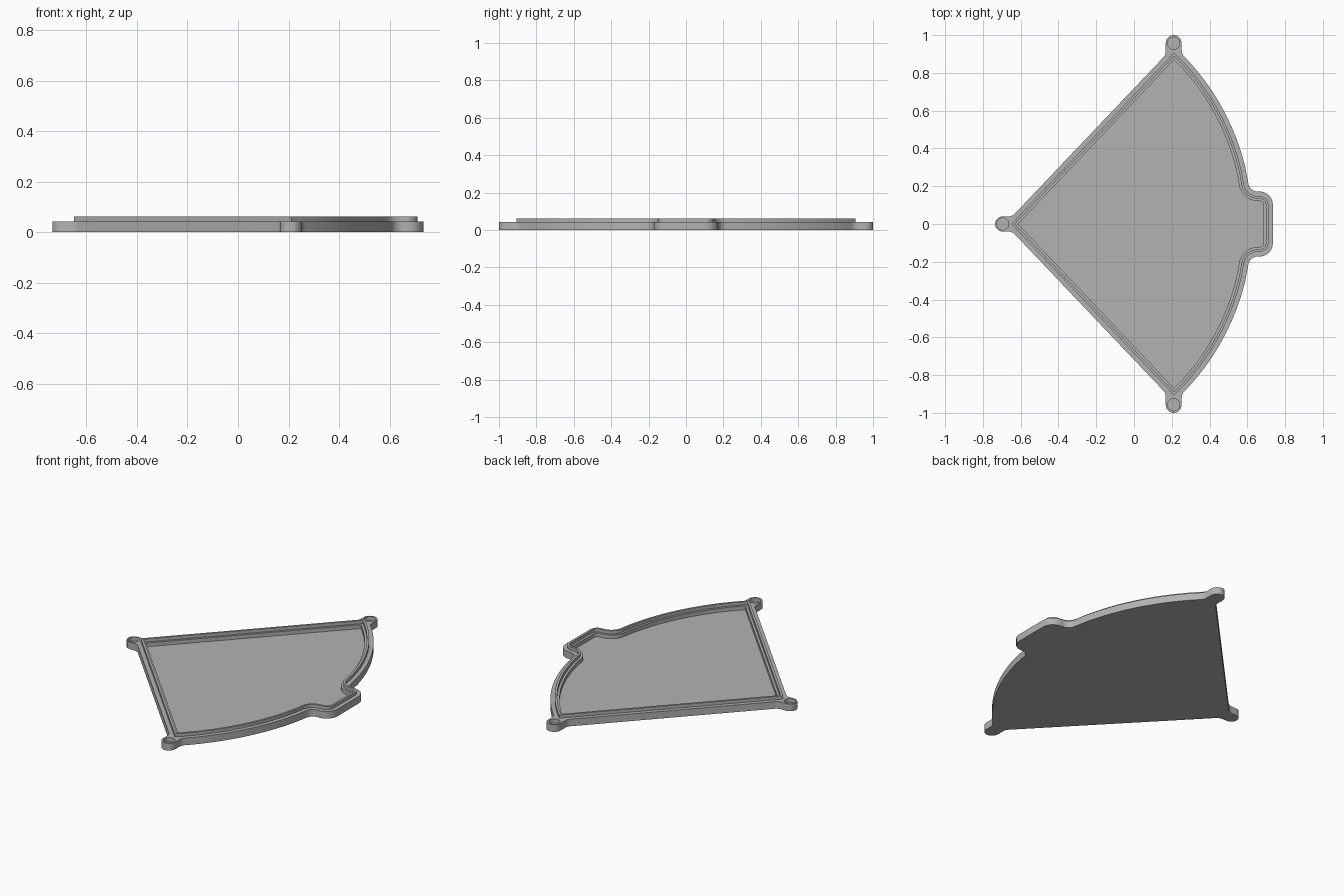
import bpy, bmesh
from math import sin, cos, tan, asin, atan2, sqrt, pi
from mathutils import Vector

cube = bpy.data.objects.get("Cube")
if cube:
    bpy.data.objects.remove(cube, do_unlink=True)

FLANGE, LIP, FLOOR = 0.043, 0.062, 0.02
SLOPE = 1.052                  # straight sides
APEX = -0.683
ARC_X, ARC_R = -0.65, 1.275    # curved side
TAB_X, TAB_Y = 0.735, 0.172    # tab on the curved side
BOSSES = [(-0.695, 0), (0.21, 0.957), (0.21, -0.957)]


def rounded(corners, steps=8):
    """Closed outline with each (x, y, radius) corner filleted."""
    pts = []
    for i, (x, y, r) in enumerate(corners):
        p = Vector((x, y))
        if r == 0:
            pts.append(p)
            continue
        a = (Vector(corners[i - 1][:2]) - p).normalized()
        b = (Vector(corners[(i + 1) % len(corners)][:2]) - p).normalized()
        half = a.angle(b) / 2
        centre = p + (a + b).normalized() * r / sin(half)
        v = p + a * r / tan(half) - centre
        w = p + b * r / tan(half) - centre
        turn = v.angle_signed(w)
        start = atan2(v.y, v.x)
        for k in range(steps + 1):
            t = start - turn * k / steps
            pts.append(centre + Vector((cos(t), sin(t))) * r)
    return [p for i, p in enumerate(pts) if (p - pts[i - 1]).length > 1e-4]


def mirrored(half):
    """Complete an upper half outline with its mirror image."""
    return half + [(x, -y, r) for x, y, r in reversed(half) if abs(y) > 1e-6]


def curved_side(top_angle, d):
    """Arc, inner fillet and tab corner, moved inward by d."""
    r, ty = ARC_R - d, TAB_Y - d
    foot = asin(ty / r)
    end = foot + 0.1
    n = 20
    arc = []
    for k in range(n + 1):
        t = top_angle + (end - top_angle) * k / n
        arc.append((ARC_X + r * cos(t), r * sin(t), 0))
    return arc + [(ARC_X + r * cos(foot), ty, 0.05 + d),
                  (TAB_X - d, ty, 0.07 - d)]


def flange_outline():
    w, h = 0.04, 0.042
    x0, x1 = 0.21 - h, 0.21 + h
    y1 = sqrt(ARC_R ** 2 - (x1 - ARC_X) ** 2)
    half = [(-0.735, w, w),
            (APEX + w / SLOPE, w, 0.05),
            (x0, (x0 - APEX) * SLOPE, 0.05),
            (x0, 1.0, h), (x1, 1.0, h),
            (x1, y1, 0.05)]
    return rounded(mirrored(half + curved_side(atan2(y1, x1 - ARC_X) - 0.03, 0)))


def lip_outline(d):
    """Wedge outline without bosses, moved inward by d."""
    apex = APEX + d * sqrt(1 + SLOPE ** 2) / SLOPE
    r, m, s = ARC_R - d, apex - ARC_X, 1 / SLOPE
    y = (-m * s + sqrt(m * m * s * s - (s * s + 1) * (m * m - r * r))) / (s * s + 1)
    half = [(apex, 0, 0)] + curved_side(atan2(y, m + y * s), d)
    return rounded(mirrored(half))


bm = bmesh.new()


def ring(pts, z):
    verts = [bm.verts.new((p[0], p[1], z)) for p in pts]
    for i, v in enumerate(verts):
        bm.edges.new((verts[i - 1], v))
    return verts


def bridge(a, b):
    for i in range(len(a)):
        bm.faces.new((a[i - 1], a[i], b[i], b[i - 1]))


def fill(*rings):
    edges = [bm.edges.get((r[i - 1], r[i])) for r in rings for i in range(len(r))]
    bmesh.ops.triangle_fill(bm, use_beauty=True, edges=edges, normal=(0, 0, 1))


# Outer wall and underside
outer = flange_outline()
bottom, top = ring(outer, 0), ring(outer, FLANGE)
bridge(bottom, top)
fill(bottom)

# Raised lip, inner ledge and recessed floor
section = [(0.024, FLANGE), (0.024, LIP), (0.037, LIP),
           (0.037, FLANGE), (0.05, FLANGE), (0.05, FLOOR)]
loops = [ring(lip_outline(d), z) for d, z in section]
for a, b in zip(loops, loops[1:]):
    bridge(a, b)
fill(loops[-1])

# Blind holes in the corner bosses
holes = []
for x, y in BOSSES:
    circle = [(x + 0.032 * cos(2 * pi * k / 32), y + 0.032 * sin(2 * pi * k / 32))
              for k in range(32)]
    rim, base = ring(circle, FLANGE), ring(circle, FLOOR)
    bridge(rim, base)
    bm.faces.new(base)
    holes.append(rim)

# Flange top around the lip and holes
fill(top, loops[0], *holes)
bmesh.ops.recalc_face_normals(bm, faces=bm.faces[:])

mesh = bpy.data.meshes.new("wedge_cover")
bm.to_mesh(mesh)
bm.free()
cover = bpy.data.objects.new("wedge_cover", mesh)
bpy.context.collection.objects.link(cover)

grey = bpy.data.materials.new("plain_grey")
grey.use_nodes = True
colour = (0.45, 0.45, 0.45, 1)
grey.diffuse_color = colour
grey.node_tree.nodes["Principled BSDF"].inputs["Base Color"].default_value = colour
mesh.materials.append(grey)

bpy.ops.object.select_all(action="DESELECT")
cover.select_set(True)
bpy.context.view_layer.objects.active = cover
bpy.ops.object.shade_smooth_by_angle(angle=0.5)
